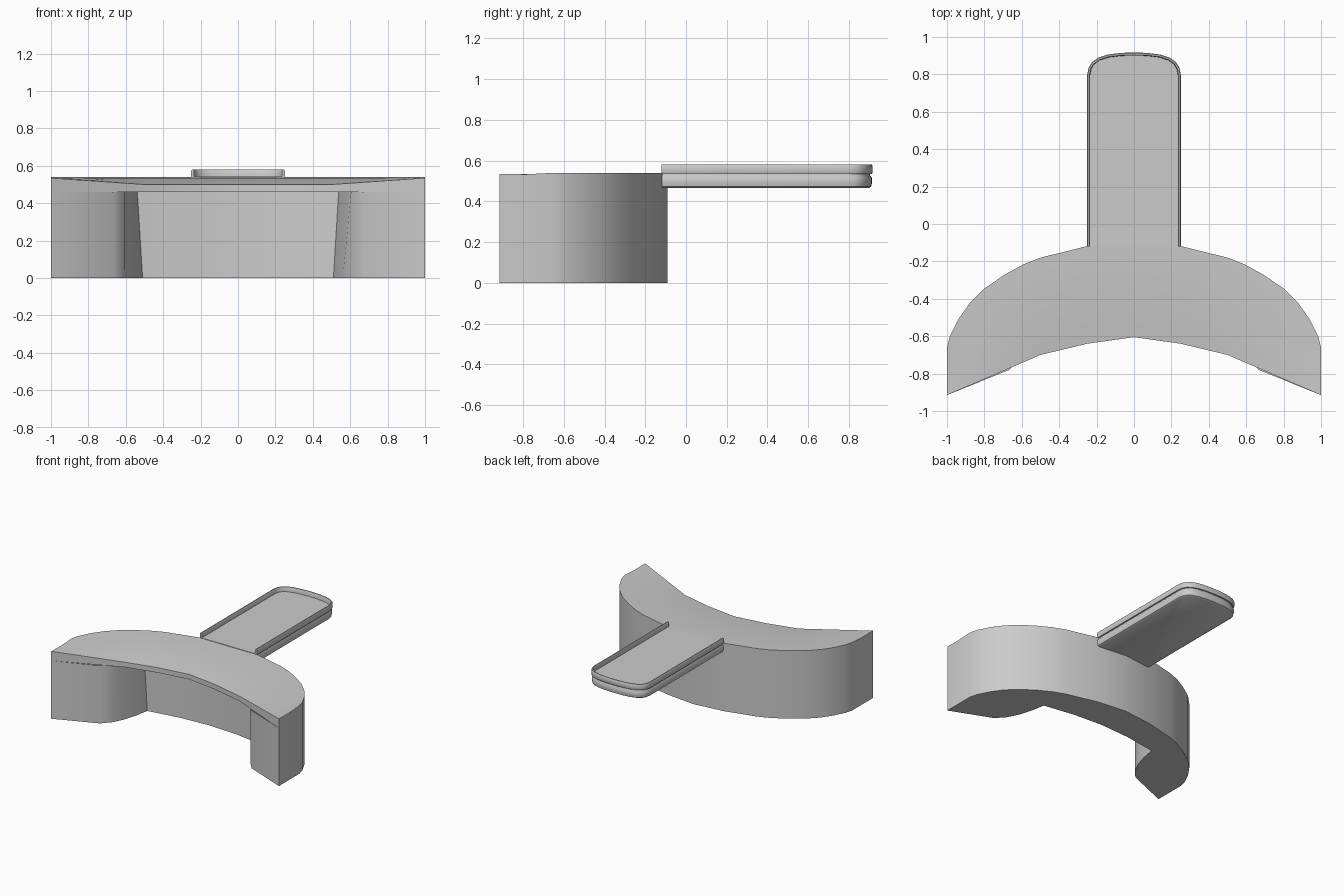
import bpy, bmesh, math
from mathutils import Vector

if "Cube" in bpy.data.objects:
    bpy.data.objects.remove(bpy.data.objects["Cube"])


def finish(name, bm, angle=35):
    bmesh.ops.remove_doubles(bm, verts=bm.verts, dist=1e-5)
    bmesh.ops.recalc_face_normals(bm, faces=bm.faces)
    me = bpy.data.meshes.new(name)
    bm.to_mesh(me)
    bm.free()
    ob = bpy.data.objects.new(name, me)
    bpy.context.collection.objects.link(ob)
    bpy.ops.object.select_all(action='DESELECT')
    ob.select_set(True)
    bpy.context.view_layer.objects.active = ob
    bpy.ops.object.shade_smooth_by_angle(angle=math.radians(angle))
    return ob


def loft(name, rings, cap_start=True, cap_end=True, angle=35):
    """Skin a row of closed rings that share a point count."""
    bm = bmesh.new()
    vs = [[bm.verts.new(p) for p in r] for r in rings]
    n = len(rings[0])
    for a, b in zip(vs, vs[1:]):
        for i in range(n):
            j = (i + 1) % n
            bm.faces.new((a[i], a[j], b[j], b[i]))
    if cap_start:
        bm.faces.new(vs[0])
    if cap_end:
        bm.faces.new(vs[-1])
    return finish(name, bm, angle)


def mirror_path(half):
    """Right half, outside to centre, extended to the left side."""
    return half + [(-x, y) for x, y in reversed(half) if x > 0]


def offset(path, d):
    """Move an open path sideways to its left by d."""
    out = []
    for i, p in enumerate(path):
        a, b = Vector(path[max(i - 1, 0)]), Vector(path[min(i + 1, len(path) - 1)])
        t = (b - a).normalized()
        out.append((p[0] - t.y * d, p[1] + t.x * d))
    return out


back = [(1, -.66), (.985, -.6), (.94, -.51), (.88, -.425), (.8, -.345),
        (.69, -.27), (.59, -.215), (.5, -.18), (.25, -.118), (0, -.09)]

# Curved body with two rounded legs and a recessed middle
inner = [(1, -.915), (.667, -.78), (.605, -.71), (.56, -.62), (.53, -.52),
         (.51, -.41), (.25, -.37), (0, -.355)]
outline = mirror_path(back) + mirror_path(inner)[::-1]
front_start = len(mirror_path(back))
low, high = [], []
for i, (x, y) in enumerate(outline):
    k = 1.055 if i >= front_start and .4 < abs(x) < .6 else 1
    low.append((x, y, 0))
    high.append((x * k, y, .46))
loft("curved_body", [low, high], cap_end=False)


# Overhanging top slab, dipping slightly along its front edge
def front_edge(x):
    pts = [(0, -.605, .5), (.25, -.64, .5), (.5, -.7, .5), (1, -.915, .535)]
    for (x0, y0, z0), (x1, y1, z1) in zip(pts, pts[1:]):
        if x <= x1:
            f = (x - x0) / (x1 - x0)
            return y0 + f * (y1 - y0), z0 + f * (z1 - z0)


sections = []
for x, yb in mirror_path(back):
    yf, zf = front_edge(abs(x))
    ym = yf + (yb - yf) * .5
    sections.append([(x, yb, .46), (x, yb, .54), (x, ym, .533),
                     (x, yf, zf), (x, yf, .46)])
loft("top_slab", sections)

# Tongue reaching backward, with softened lower edge and a groove
tip = mirror_path([(.25, -.12), (.25, .8), (.243, .835), (.225, .865), (.19, .89),
                   (.14, .906), (.07, .915), (0, .917)])
layers = [(.02, .465), (.008, .472), (.004, .49), (.004, .515), (.014, .53), (.014, .543)]
loft("tongue", [[(x, y, z) for x, y in offset(tip, d)] for d, z in layers])

# Raised rim round the tongue
profile = [(.003, .535), (0, .542), (0, .573), (.004, .58), (.012, .58), (.016, .573), (.016, .535)]
lines = [[(x, y, z) for x, y in offset(tip, d)] for d, z in profile]
loft("tongue_rim", [list(ring) for ring in zip(*lines)])
